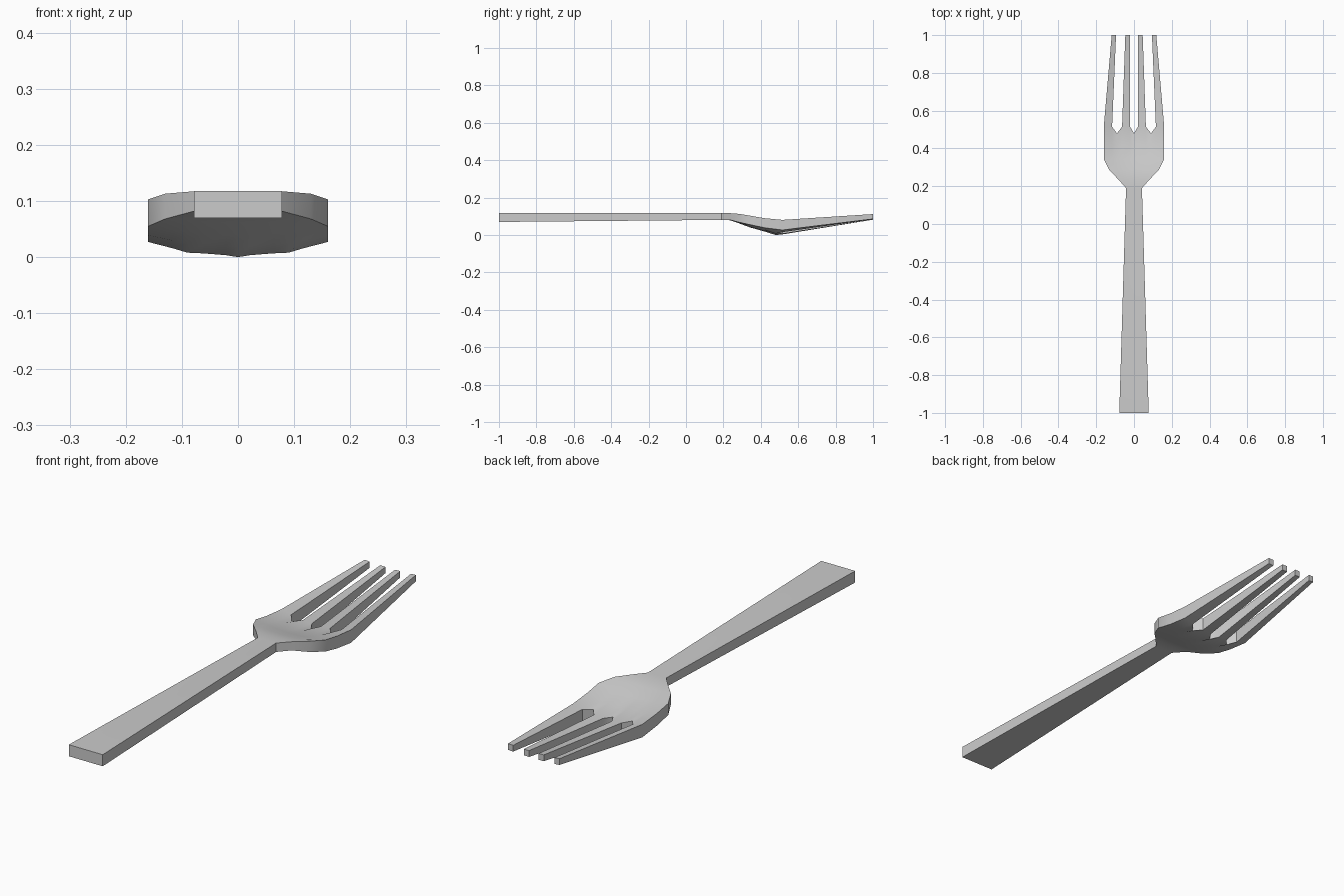
import bpy, bmesh

if "Cube" in bpy.data.objects:
    bpy.data.objects.remove(bpy.data.objects["Cube"])

# Stations along the fork: y, half width, edge top z, edge bottom z, centre sag
ROWS = [
    (-1.00, .078, .118, .070, .000),
    (0.19, .042, .118, .081, .000),
    (0.235, .082, .117, .081, .002),
    (0.285, .130, .113, .068, .006),
    (0.345, .160, .103, .055, .015),
    (0.42, .160, .090, .039, .020),
]
# Columns across the head; slot centres sit at 0 and +-0.09
HALF = [.160, .116, .090, .063, .021]
COLS = [-x for x in HALF] + [0.0] + HALF[::-1]
SLOTS = (2, 5, 8)
TIP = [-.118, -.095, None, -.046, -.022, None, .022, .046, None, .095, .118]

bm = bmesh.new()


def pair(x, y, width, top, bottom, sag):
    """Top and bottom vertex of the dished section."""
    drop = sag * (1 - (x / width) ** 2)
    return bm.verts.new((x, y, top - drop)), bm.verts.new((x, y, bottom - drop))


def cell(a, b, c, d):
    """Top and bottom faces between four vertex pairs."""
    bm.faces.new((a[0], b[0], c[0], d[0]))
    bm.faces.new((d[1], c[1], b[1], a[1]))


def wall(a, b):
    bm.faces.new((a[0], a[1], b[1], b[0]))


# Handle, neck and bowl
grid = [[pair(x * w / .16, y, w, t, b, s) for x in COLS] for y, w, t, b, s in ROWS]

# Slot line: slot centres stop short of the tine roots
grid.append([pair(x, .48, .16, .080, .025, .025) if i in SLOTS
             else pair(x, .515, .16, .081, .027, .024) for i, x in enumerate(COLS)])

for r0, r1 in zip(grid, grid[1:]):
    for i in range(len(COLS) - 1):
        cell(r0[i], r0[i + 1], r1[i + 1], r1[i])
    wall(r0[0], r1[0])
    wall(r1[-1], r0[-1])
for i in range(len(COLS) - 1):
    wall(grid[0][i + 1], grid[0][i])

# Tines, tapering to the tips
root = grid[-1]
for i in (0, 3, 6, 9):
    a, b = root[i], root[i + 1]
    c = pair(TIP[i + 1], 1.0, .118, .112, .086, .004)
    d = pair(TIP[i], 1.0, .118, .112, .086, .004)
    cell(a, b, c, d)
    wall(a, d)
    wall(d, c)
    wall(c, b)

# Slot ends
for i in SLOTS:
    wall(root[i - 1], root[i])
    wall(root[i], root[i + 1])

bmesh.ops.recalc_face_normals(bm, faces=bm.faces)
mesh = bpy.data.meshes.new("fork")
bm.to_mesh(mesh)
bm.free()
fork = bpy.data.objects.new("fork", mesh)
bpy.context.collection.objects.link(fork)
bpy.context.view_layer.objects.active = fork
fork.select_set(True)
bpy.ops.object.shade_smooth_by_angle(angle=0.6)
